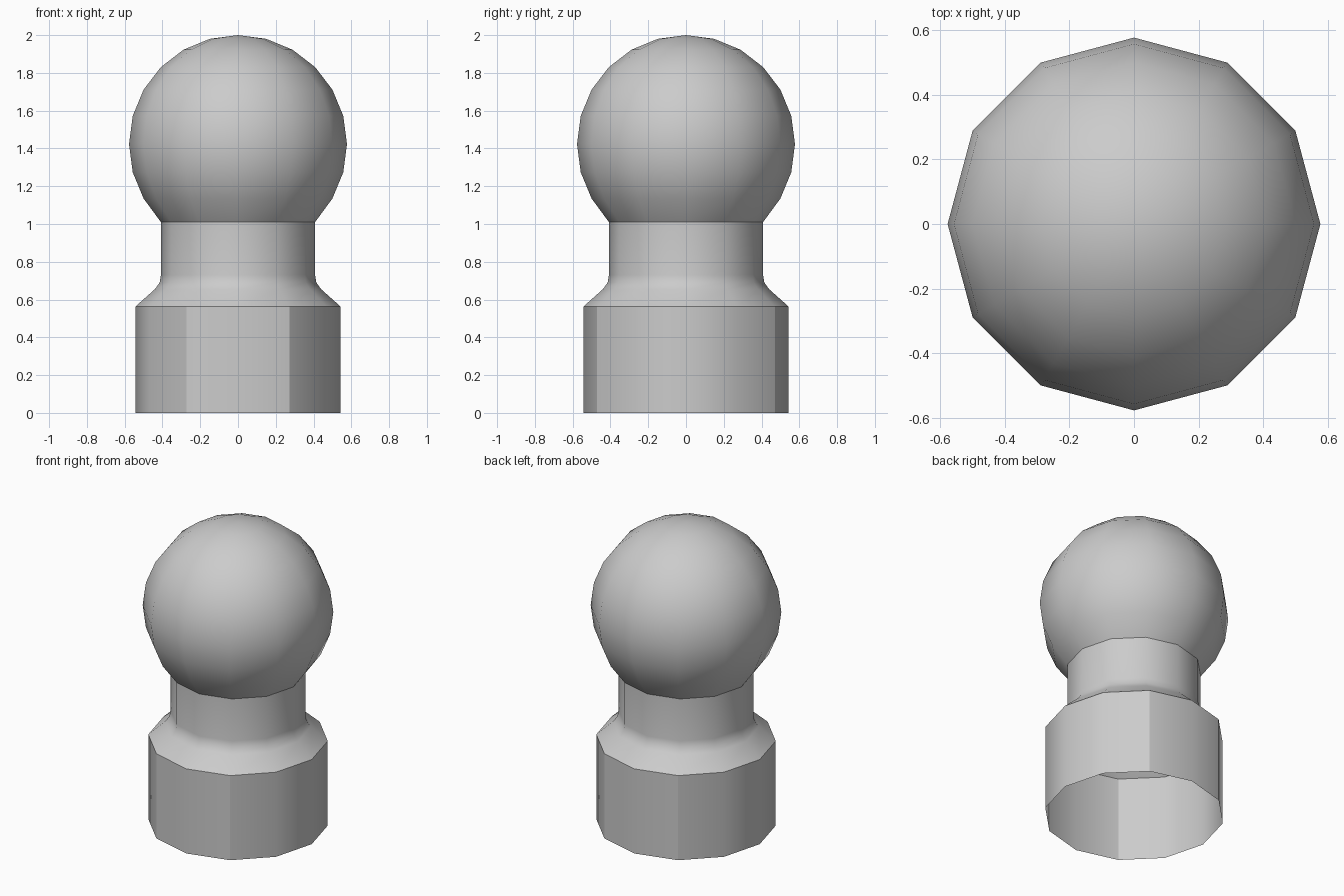
import bpy, bmesh
from math import sin, cos, pi, radians

default = bpy.data.objects.get("Cube")
if default:
    bpy.data.objects.remove(default, do_unlink=True)

SIDES = 12
BALL_R, BALL_Z = 0.577, 1.423

grey = bpy.data.materials.new("plain grey")
grey.use_nodes = True
colour = (0.6, 0.6, 0.6, 1)
grey.diffuse_color = colour
grey.node_tree.nodes["Principled BSDF"].inputs["Base Color"].default_value = colour


def lathe(name, profile):
    """Turn a (radius, height) profile, listed bottom to top, into an open shell."""
    bm = bmesh.new()
    rings = []
    for r, z in profile:
        if r < 0.001:
            rings.append([bm.verts.new((0, 0, z))] * SIDES)
        else:
            rings.append([bm.verts.new((r * cos(2 * pi * i / SIDES),
                                        r * sin(2 * pi * i / SIDES), z))
                          for i in range(SIDES)])
    for low, high in zip(rings, rings[1:]):
        for i in range(SIDES):
            j = (i + 1) % SIDES
            corners = [low[i], low[j], high[j], high[i]]
            bm.faces.new(list(dict.fromkeys(corners)))
    mesh = bpy.data.meshes.new(name)
    bm.to_mesh(mesh)
    bm.free()
    mesh.materials.append(grey)
    obj = bpy.data.objects.new(name, mesh)
    bpy.context.collection.objects.link(obj)
    bpy.ops.object.select_all(action='DESELECT')
    obj.select_set(True)
    bpy.context.view_layer.objects.active = obj
    bpy.ops.object.shade_smooth_by_angle(angle=radians(30))
    return obj


# Hollow socket, flared shoulder and neck
lathe("base_and_neck", [(0.543, 0), (0.543, 0.563), (0.44, 0.655), (0.415, 0.69),
                        (0.408, 0.73), (0.408, 1.01)])

# Ball, open where it meets the neck
ball = [(BALL_R * cos(radians(a)), BALL_Z + BALL_R * sin(radians(a)))
        for a in range(-45, 91, 15)]
ball[0] = (0.408, 1.01)
lathe("ball", ball)
